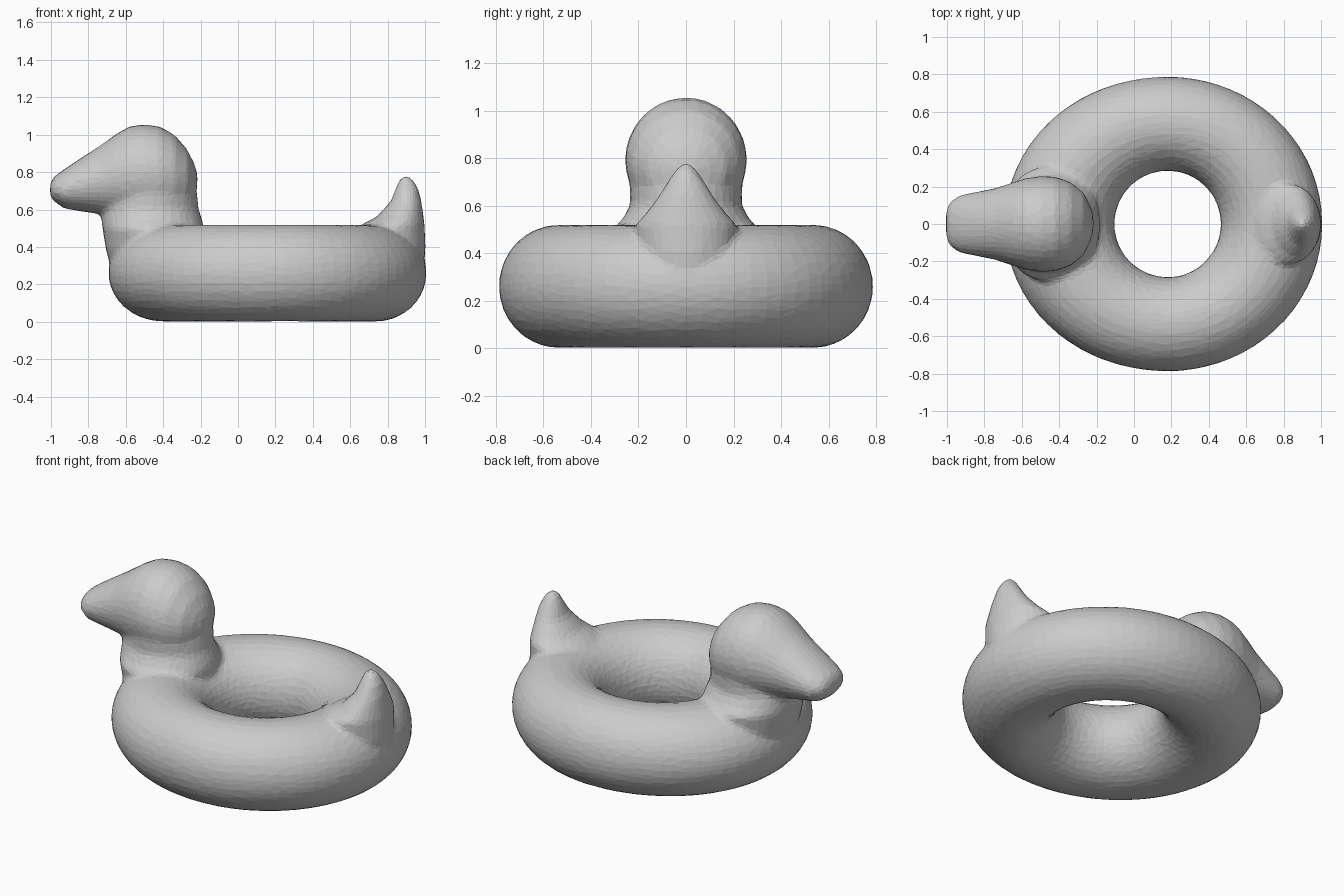
import bpy, bmesh, math
from mathutils import Vector

cube = bpy.data.objects.get("Cube")
if cube:
    bpy.data.objects.remove(cube, do_unlink=True)

grey = bpy.data.materials.new("soft grey")
grey.use_nodes = True
colour = (0.6, 0.6, 0.6, 1)
grey.diffuse_color = colour
grey.node_tree.nodes["Principled BSDF"].inputs["Base Color"].default_value = colour

SIDES = 32
bm = bmesh.new()


def skin(rings, closed=False):
    """Join successive rings of vertices; cap the ends unless closed."""
    pairs = list(zip(rings, rings[1:]))
    if closed:
        pairs.append((rings[-1], rings[0]))
    else:
        bm.faces.new(rings[0])
        bm.faces.new(rings[-1])
    for a, b in pairs:
        for i in range(len(a)):
            j = (i + 1) % len(a)
            bm.faces.new((a[i], a[j], b[j], b[i]))


def oval(centre, u, v):
    turn = [math.tau * i / SIDES for i in range(SIDES)]
    return [bm.verts.new(centre + u * math.cos(t) + v * math.sin(t)) for t in turn]


def upright(sections):
    """Loft horizontal ovals given as height, left x, right x, half width."""
    skin([oval(Vector(((a + b) / 2, 0, z)), Vector(((b - a) / 2, 0, 0)),
               Vector((0, w, 0))) for z, a, b, w in sections])


# Swim ring, a little longer towards the neck
rings = []
for k in range(72):
    a = math.tau * k / 72
    stretch = 0.085 if math.cos(a) < 0 else 0.04
    way = Vector((math.cos(a), math.sin(a), 0))
    width = 0.252 + stretch / 2 * math.cos(a) ** 2
    middle = Vector((0.18, 0, 0.26)) + way * (0.284 + width)
    rings.append(oval(middle, way * width, Vector((0, 0, 0.259))))
skin(rings, closed=True)

# Neck, flaring into the ring
upright([(0.22, -0.66, -0.24, 0.2), (0.38, -0.705, -0.19, 0.29),
         (0.5, -0.725, -0.18, 0.31), (0.54, -0.73, -0.19, 0.27),
         (0.6, -0.73, -0.21, 0.235), (0.75, -0.7, -0.225, 0.24)])

# Head and beak: x, bottom, top, half width
head = [(-1.005, 0.67, 0.74, 0.07), (-0.985, 0.645, 0.775, 0.12),
        (-0.93, 0.605, 0.815, 0.155), (-0.84, 0.59, 0.875, 0.172),
        (-0.74, 0.575, 0.94, 0.192), (-0.65, 0.56, 1.005, 0.222),
        (-0.58, 0.54, 1.045, 0.245), (-0.5, 0.53, 1.056, 0.257),
        (-0.42, 0.53, 1.045, 0.253), (-0.34, 0.55, 1.0, 0.225),
        (-0.27, 0.6, 0.92, 0.168), (-0.235, 0.66, 0.85, 0.1),
        (-0.217, 0.72, 0.79, 0.04)]
skin([oval(Vector((x, 0, (lo + hi) / 2)), Vector((0, w, 0)),
           Vector((0, 0, (hi - lo) / 2))) for x, lo, hi, w in head])

# Tail, a pointed fin rising from the back
upright([(0.2, 0.7, 0.99, 0.12), (0.4, 0.67, 1.003, 0.2),
         (0.52, 0.66, 0.998, 0.215), (0.56, 0.74, 0.992, 0.175),
         (0.64, 0.815, 0.982, 0.115), (0.71, 0.842, 0.965, 0.072),
         (0.755, 0.86, 0.94, 0.04), (0.78, 0.88, 0.915, 0.02)])

bmesh.ops.recalc_face_normals(bm, faces=bm.faces)
mesh = bpy.data.meshes.new("duck_ring")
bm.to_mesh(mesh)
bm.free()
mesh.materials.append(grey)
duck = bpy.data.objects.new("duck_ring", mesh)
bpy.context.collection.objects.link(duck)

# Fuse the parts into one moulded skin with soft joins and low-poly facets
fuse = duck.modifiers.new("fuse", "REMESH")
fuse.mode = "VOXEL"
fuse.voxel_size = 0.016
soften = duck.modifiers.new("soften", "SMOOTH")
soften.factor = 0.5
soften.iterations = 8
facets = duck.modifiers.new("facets", "DECIMATE")
facets.ratio = 0.085
